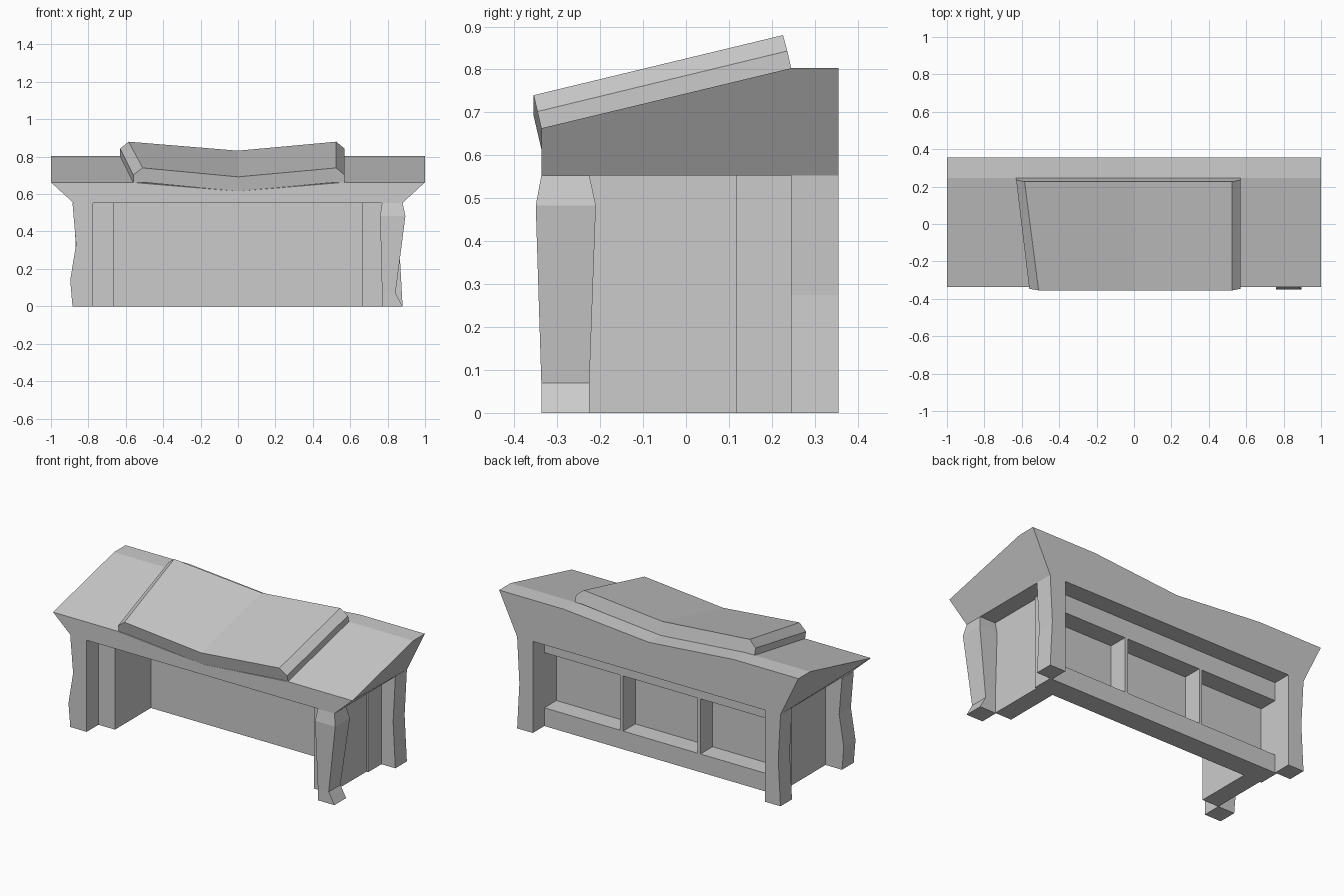
import bpy, bmesh

if "Cube" in bpy.data.objects:
    bpy.data.objects.remove(bpy.data.objects["Cube"])


def loft(name, rings):
    """Skin a list of equal-length vertex rings and cap both ends."""
    bm = bmesh.new()
    vs = [[bm.verts.new(p) for p in r] for r in rings]
    n = len(vs[0])
    for a, b in zip(vs, vs[1:]):
        for i in range(n):
            j = (i + 1) % n
            bm.faces.new((a[i], a[j], b[j], b[i]))
    bm.faces.new(vs[0])
    bm.faces.new(vs[-1])
    bmesh.ops.recalc_face_normals(bm, faces=bm.faces)
    me = bpy.data.meshes.new(name)
    bm.to_mesh(me)
    bm.free()
    ob = bpy.data.objects.new(name, me)
    bpy.context.collection.objects.link(ob)
    return ob


def post(name, levels):
    """Vertical post from levels of (z, x0, x1, y0, y1)."""
    return loft(name, [[(x0, y0, z), (x1, y0, z), (x1, y1, z), (x0, y1, z)]
                       for z, x0, x1, y0, y1 in levels])


def box(name, x0, x1, y0, y1, z0, z1):
    return post(name, [(z0, x0, x1, y0, y1), (z1, x0, x1, y0, y1)])


FRONT, BACK, MID = -0.337, 0.355, 0.245
H = 0.553      # underside of the top
IN = 0.775     # inner side of the legs
SAG = 0.048    # dip in the middle of the top

# Sloped, sagging top with undercut ends
rings = []
for x, xb, d in [(-1, -.88, 0), (-.57, -.57, 0), (0, 0, SAG), (.57, .57, 0), (1, .88, 0)]:
    rings.append([(xb, FRONT, H), (x, FRONT, .663 - d), (x, MID, .803 - d),
                  (x, BACK, .803 - d), (xb, BACK, H)])
loft("table_top", rings)

# Chamfered mat lying on the slope: (front x, back x) bottom and top, outer flag, sag
rings = []
for xf, xb, outer, d in [(-.56, -.63, True, 0), (-.51, -.585, False, 0), (0, 0, False, SAG),
                         (.525, .525, False, 0), (.57, .57, True, 0)]:
    yf, zf, yb, zb = (-.346, .702, .236, .843) if outer else (-.355, .74, .226, .88)
    rings.append([(xf, FRONT, .663 - d), (xf, yf, zf - d), (xb, yb, zb - d), (xb, MID, .803 - d)])
loft("top_mat", rings)

# Crooked legs, each with its own profile
for s, side in [(-1, "left"), (1, "right")]:
    post("back_leg_" + side, [(z, s * IN, s * x, MID, BACK)
                              for z, x in [(0, .88), (.275, .865), (H, .88)]])
post("front_leg_left", [(z, -x, -IN, FRONT, -.225)
                        for z, x in [(0, .885), (.14, .897), (.33, .866), (H, .885)]])
post("front_leg_right", [(0, .77, .88, FRONT, -.225), (.07, .77, .842, FRONT, -.225),
                         (.483, .76, .895, -.35, -.21), (H, .77, .88, FRONT, -.225)])

# Side panels
for s, side in [(-1, "left"), (1, "right")]:
    box("side_panel_" + side, *sorted((s * .665, s * IN)), -.225, MID - .115, 0, H)

# Back wall with rails and thin dividers forming three recesses
box("back_wall", -IN, IN, .118, .13, 0, H)
box("bottom_rail", -IN, IN, .13, MID, 0, .11)
box("upper_rail", -IN, IN, .13, MID, .443, H)
for i, x in enumerate((-.258, .258)):
    box(f"divider_{i}", x - .01, x + .01, .13, MID, .11, .443)
for s, side in [(-1, "left"), (1, "right")]:
    box("jamb_" + side, *sorted((s * IN, s * (IN + .012))), .118, MID, 0, H)
